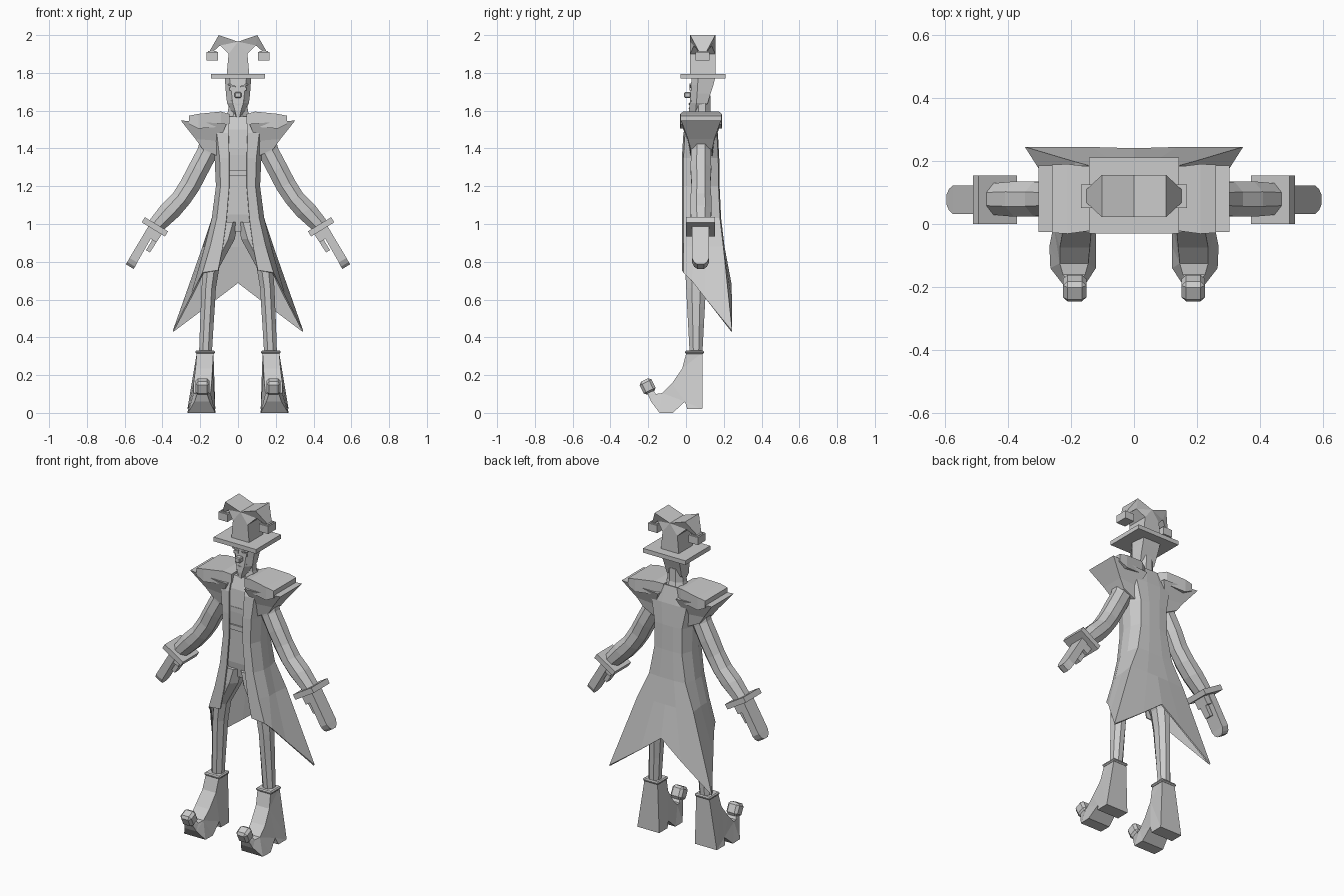
import bpy, bmesh, math
from mathutils import Vector, Matrix

grey = bpy.data.materials.new("plain_grey")
grey.diffuse_color = (0.6, 0.6, 0.6, 1)


def finish(name, bm, mirror=False, thick=0):
    bmesh.ops.recalc_face_normals(bm, faces=bm.faces)
    me = bpy.data.meshes.new(name)
    bm.to_mesh(me)
    bm.free()
    ob = bpy.data.objects.new(name, me)
    bpy.context.collection.objects.link(ob)
    me.materials.append(grey)
    if mirror:
        ob.modifiers.new("mirror", 'MIRROR')
    if thick:
        m = ob.modifiers.new("thickness", 'SOLIDIFY')
        m.thickness, m.offset = thick, 0
    return ob


def loft(name, rings, mirror=False, closed=True, thick=0):
    """Skin a list of equal-length point rings, capping closed ones."""
    bm = bmesh.new()
    rows = [[bm.verts.new(p) for p in r] for r in rings]
    n = len(rows[0])
    for a, b in zip(rows, rows[1:]):
        for i in range(n if closed else n - 1):
            j = (i + 1) % n
            bm.faces.new((a[i], a[j], b[j], b[i]))
    if closed:
        caps = [bm.faces.new(rows[0]), bm.faces.new(rows[-1])]
        bmesh.ops.recalc_face_normals(bm, faces=bm.faces)
        if n > 8:
            bmesh.ops.triangulate(bm, faces=caps)
    return finish(name, bm, mirror, thick)


def ring(c, ra, rb, axis=(1, 0, 0), n=8):
    """Oval ring: ra along axis, rb along y."""
    c, u, v = Vector(c), Vector(axis).normalized(), Vector((0, 1, 0))
    k = 1 / math.cos(math.pi / n)
    return [c + u * ra * k * math.cos(t) + v * rb * k * math.sin(t)
            for t in (2 * math.pi * (i + 0.5) / n for i in range(n))]


def box(name, c, size, mirror=False, rot=None, bevel=0):
    bm = bmesh.new()
    bmesh.ops.create_cube(bm, size=1)
    bmesh.ops.scale(bm, vec=size, verts=bm.verts)
    if bevel:
        bmesh.ops.bevel(bm, geom=bm.edges[:], offset=bevel, segments=1,
                        affect='EDGES')
    if rot:
        bmesh.ops.transform(bm, matrix=rot, verts=bm.verts)
    bmesh.ops.translate(bm, vec=c, verts=bm.verts)
    return finish(name, bm, mirror)


def rect(x0, x1, y0, y1, z0, z1=None):
    """Four corners; z0 at x0 side, z1 at x1 side."""
    z1 = z0 if z1 is None else z1
    return [(x0, y0, z0), (x1, y0, z1), (x1, y1, z1), (x0, y1, z0)]


# hat: brim, forked crown, hanging bells
box("hat_brim", (0, 0.09, 1.782), (0.285, 0.24, 0.026))
half = [(0.06, 1.79, 0), (0.05, 1.9, 0), (0.095, 1.945, 0.02),
        (0.137, 1.908, 0.045), (0.15, 1.916, 0.045), (0.102, 2.0, 0)]
crown = half + [(0, 1.965, 0)] + [(-x, z, t) for x, z, t in reversed(half)]
loft("hat_crown", [[(x, 0.022 + t, z) for x, z, t in crown],
                   [(x, 0.155 - t, z) for x, z, t in crown]])
box("hat_bell", (0.137, 0.088, 1.888), (0.062, 0.075, 0.046), True)
box("hat_bell_rim", (0.137, 0.088, 1.908), (0.045, 0.055, 0.014), True)

# head: six-sided slices from chin up to the brim
def head_slice(z, w, yf, yb, nose):
    return [(-nose, yf, z), (nose, yf, z), (w, yf + 0.035, z),
            (w * 0.85, yb, z), (-w * 0.85, yb, z), (-w, yf + 0.035, z)]

loft("head", [head_slice(*s) for s in (
    (1.565, 0.015, 0.018, 0.06, 0.008), (1.60, 0.036, 0.016, 0.09, 0.016),
    (1.64, 0.058, 0.02, 0.115, 0.028), (1.69, 0.064, 0.024, 0.13, 0.034),
    (1.735, 0.067, 0.026, 0.145, 0.04), (1.775, 0.07, 0.03, 0.155, 0.045))])
loft("neck", [ring((0, 0.09, 1.53), 0.075, 0.06), ring((0, 0.085, 1.6), 0.052, 0.045),
              ring((0, 0.085, 1.68), 0.048, 0.045)])
box("nose", (0, 0.008, 1.683), (0.036, 0.036, 0.032), bevel=0.005)

# facial details as thin plates
box("eye", (0.03, 0.024, 1.715), (0.03, 0.009, 0.016), True)
box("brow", (0.032, 0.022, 1.733), (0.042, 0.009, 0.008), True,
    Matrix.Rotation(-0.3, 4, 'Y'))
smile = [(-0.038, 1.655), (0, 1.635), (0.038, 1.655), (0.022, 1.622),
         (0, 1.612), (-0.022, 1.622)]
loft("mouth", [[(x, y + abs(x) * 0.4, z) for x, z in smile] for y in (0.013, 0.021)])

# shirt and hips beneath the coat
loft("shirt", [rect(-w, w, yf, 0.15, z) for z, w, yf in (
    (0.96, 0.07, 0.02), (1.05, 0.075, 0.005), (1.25, 0.075, 0.0),
    (1.4, 0.085, -0.01), (1.5, 0.085, 0.0), (1.57, 0.06, 0.025))])
for z in (1.27, 1.38):
    box("shirt_band", (0, -0.007, z), (0.09, 0.009, 0.03))

# coat: rows of (x, y, z) from front opening round to the centre back
def coat_row(z, xa, xb, xc, xd, yf, yb):
    return [(xa, yf, z), (xb, yf + 0.008, z), (xc, 0.05, z), (xc, 0.11, z),
            (xd, yb - 0.005, z), (xd * 0.4, yb, z), (0, yb, z)]

rows = [coat_row(*r) for r in (
    (1.58, 0.05, 0.08, 0.12, 0.09, 0.02, 0.145),
    (1.48, 0.05, 0.11, 0.15, 0.115, -0.01, 0.165),
    (1.35, 0.046, 0.095, 0.12, 0.09, -0.018, 0.172),
    (1.2, 0.046, 0.09, 0.113, 0.09, -0.018, 0.174),
    (1.03, 0.06, 0.11, 0.135, 0.12, -0.018, 0.182),
    (0.88, 0.08, 0.145, 0.172, 0.185, -0.018, 0.2))]
rows.append([(0.105, -0.018, 0.755), (0.185, -0.012, 0.742), (0.205, 0.03, 0.7),
             (0.25, 0.1, 0.61), (0.343, 0.242, 0.432), (0.135, 0.24, 0.585),
             (0, 0.236, 0.688)])
loft("long_coat", rows, True, closed=False, thick=0.008)

# flared shoulders with a layered pad on top
loft("shoulder_flare", [rect(0.11, 0.19, 0.025, 0.14, 1.36, 1.40),
                        rect(0.10, 0.225, 0.01, 0.15, 1.44, 1.45),
                        rect(0.06, 0.303, -0.026, 0.185, 1.53, 1.548)], True)
loft("shoulder_pad", [[(x, y0, zb), (x, y1, zb), (x, y1, zt), (x, y0, zt)]
                      for x, zb, zt, y0, y1 in (
    (0.045, 1.53, 1.582, 0.0, 0.15), (0.09, 1.515, 1.595, -0.015, 0.175),
    (0.21, 1.505, 1.583, -0.031, 0.19), (0.26, 1.53, 1.573, -0.028, 0.188))], True)

# arms: tapering octagonal sleeve
arm = [((0.14, 1.44), 0.065, 0.055), ((0.165, 1.375), 0.054, 0.052),
       ((0.21, 1.29), 0.054, 0.055), ((0.253, 1.207), 0.054, 0.05),
       ((0.3, 1.135), 0.052, 0.055), ((0.36, 1.07), 0.056, 0.056),
       ((0.43, 0.995), 0.046, 0.05)]
loft("arm", [ring((x, 0.079, z), r, ry, (0.85, 0, 0.5)) for (x, z), r, ry in arm], True)

# cuffs and mitten hands, placed in a frame that follows the forearm
U, V, WRIST = Vector((0.52, 0, -0.854)), Vector((-0.854, 0, -0.52)), Vector((0.44, 0.077, 0.985))

def hand_part(name, slices):
    """Slices of (u, v0, v1, half depth) along the forearm direction."""
    loft(name, [[WRIST + U * u + V * v + Vector((0, y, 0))
                 for v, y in ((v0, -h), (v1, -h), (v1, h), (v0, h))]
                for u, v0, v1, h in slices], True)

hand_part("cuff", [(-0.016, -0.072, 0.072, 0.077), (0.016, -0.072, 0.072, 0.077)])
hand_part("hand", [(0.0, -0.031, 0.012, 0.045), (0.21, -0.029, 0.018, 0.045),
                   (0.235, -0.028, 0.02, 0.034), (0.249, -0.028, 0.02, 0.017)])
hand_part("palm_side", [(0.0, 0.01, 0.052, 0.04), (0.066, 0.01, 0.05, 0.04)])
hand_part("thumb", [(0.06, 0.024, 0.05, 0.022), (0.13, 0.024, 0.048, 0.02)])

# legs
leg = [(1.01, 0.045, 0.045, 0.06), (0.92, 0.075, 0.058, 0.065),
       (0.77, 0.142, 0.043, 0.058), (0.66, 0.155, 0.038, 0.052),
       (0.56, 0.16, 0.037, 0.047), (0.47, 0.165, 0.036, 0.042),
       (0.32, 0.172, 0.034, 0.034)]
loft("leg", [ring((x, 0.053, z), w, d) for z, x, w, d in leg], True)

# boots: side outline (y, z, inner x, outer x) spread to both sides
boot = [(0.088, 0.32, 0.13, 0.218), (0.002, 0.32, 0.13, 0.218),
        (-0.02, 0.235, 0.135, 0.225), (-0.075, 0.155, 0.14, 0.235),
        (-0.125, 0.105, 0.145, 0.235), (-0.16, 0.1, 0.155, 0.225),
        (-0.172, 0.118, 0.165, 0.215), (-0.205, 0.105, 0.165, 0.215),
        (-0.185, 0.06, 0.15, 0.23), (-0.14, 0.0, 0.121, 0.265),
        (-0.07, 0.0, 0.12, 0.268), (-0.005, 0.06, 0.122, 0.255),
        (0.006, 0.02, 0.12, 0.268), (0.086, 0.02, 0.12, 0.268)]
loft("boot", [[(a, y, z) for y, z, a, b in boot],
              [(b, y, z) for y, z, a, b in boot]], True)
box("boot_cuff", (0.174, 0.045, 0.322), (0.104, 0.1, 0.018), True, bevel=0.006)
box("toe_bell", (0.188, -0.203, 0.14), (0.074, 0.07, 0.076), True,
    Matrix.Rotation(0.45, 4, 'X'), bevel=0.014)
